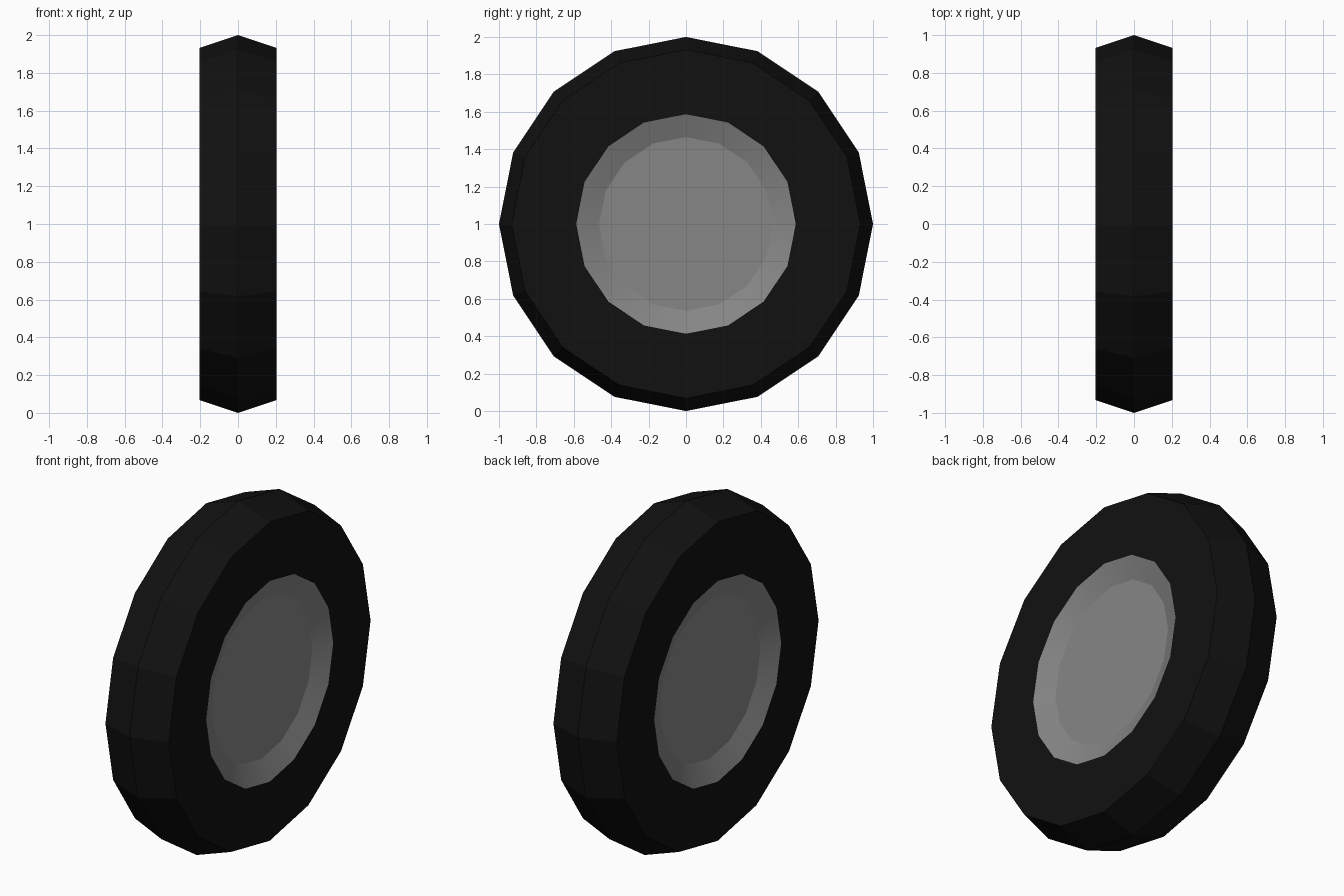
import bpy, bmesh, math

if "Cube" in bpy.data.objects:
    bpy.data.objects.remove(bpy.data.objects["Cube"])

SIDES = 16


def material(name, value):
    m = bpy.data.materials.new(name)
    m.diffuse_color = (value, value, value, 1)
    m.use_nodes = True
    m.node_tree.nodes["Principled BSDF"].inputs["Base Color"].default_value = m.diffuse_color
    return m


def lathe(name, profile, mat, closed=False):
    """Revolve (x, radius) points round the axle; radius 0 closes to a pole."""
    bm = bmesh.new()
    rings = []
    for x, r in profile:
        rings.append([bm.verts.new((x, r * math.sin(2 * math.pi * i / SIDES),
                                    1 + r * math.cos(2 * math.pi * i / SIDES)))
                      for i in range(SIDES)])
    for a, b in zip(rings, rings[1:]):
        for i in range(SIDES):
            j = (i + 1) % SIDES
            bm.faces.new((a[i], a[j], b[j], b[i]))
    # flat discs on both ends, or a joined tube
    if closed:
        for i in range(SIDES):
            j = (i + 1) % SIDES
            bm.faces.new((rings[-1][i], rings[-1][j], rings[0][j], rings[0][i]))
    else:
        bm.faces.new(rings[0])
        bm.faces.new(rings[-1])
    bmesh.ops.recalc_face_normals(bm, faces=bm.faces)
    me = bpy.data.meshes.new(name)
    bm.to_mesh(me)
    bm.free()
    me.materials.append(mat)
    ob = bpy.data.objects.new(name, me)
    bpy.context.collection.objects.link(ob)
    return ob


rubber = material("black rubber", 0.0055)
metal = material("grey metal", 0.24)

# Tyre: ridged tread and flat side walls
lathe("tyre", [(-0.205, 0.587), (-0.205, 0.932), (0, 1.0),
               (0.205, 0.932), (0.205, 0.587)], rubber, closed=True)

# Wheel rim: shallow dished cap on each side
rim = lathe("wheel_rim", [(-0.155, 0.465), (-0.205, 0.587),
                          (0.205, 0.587), (0.155, 0.465)], metal)

# The barrel is hidden under the tyre, so only the dished caps are kept
bm = bmesh.new()
bm.from_mesh(rim.data)
barrel = [f for f in bm.faces if abs(f.calc_center_median().x) < 0.01]
bmesh.ops.delete(bm, geom=barrel, context='FACES')
for f in bm.faces:
    if f.normal.x * f.calc_center_median().x < 0:
        f.normal_flip()
bm.to_mesh(rim.data)
bm.free()

# Open up the tyre bore, which the caps cover
tyre = bpy.data.objects["tyre"]
bm = bmesh.new()
bm.from_mesh(tyre.data)
bore = [f for f in bm.faces if abs(f.calc_center_median().x) < 0.01]
bmesh.ops.delete(bm, geom=bore, context='FACES')
bm.to_mesh(tyre.data)
bm.free()

# Soft bevel ring on the rim, crisp edge to its centre disc
bpy.context.view_layer.objects.active = rim
rim.select_set(True)
bpy.ops.object.shade_smooth_by_angle(angle=math.radians(15))
